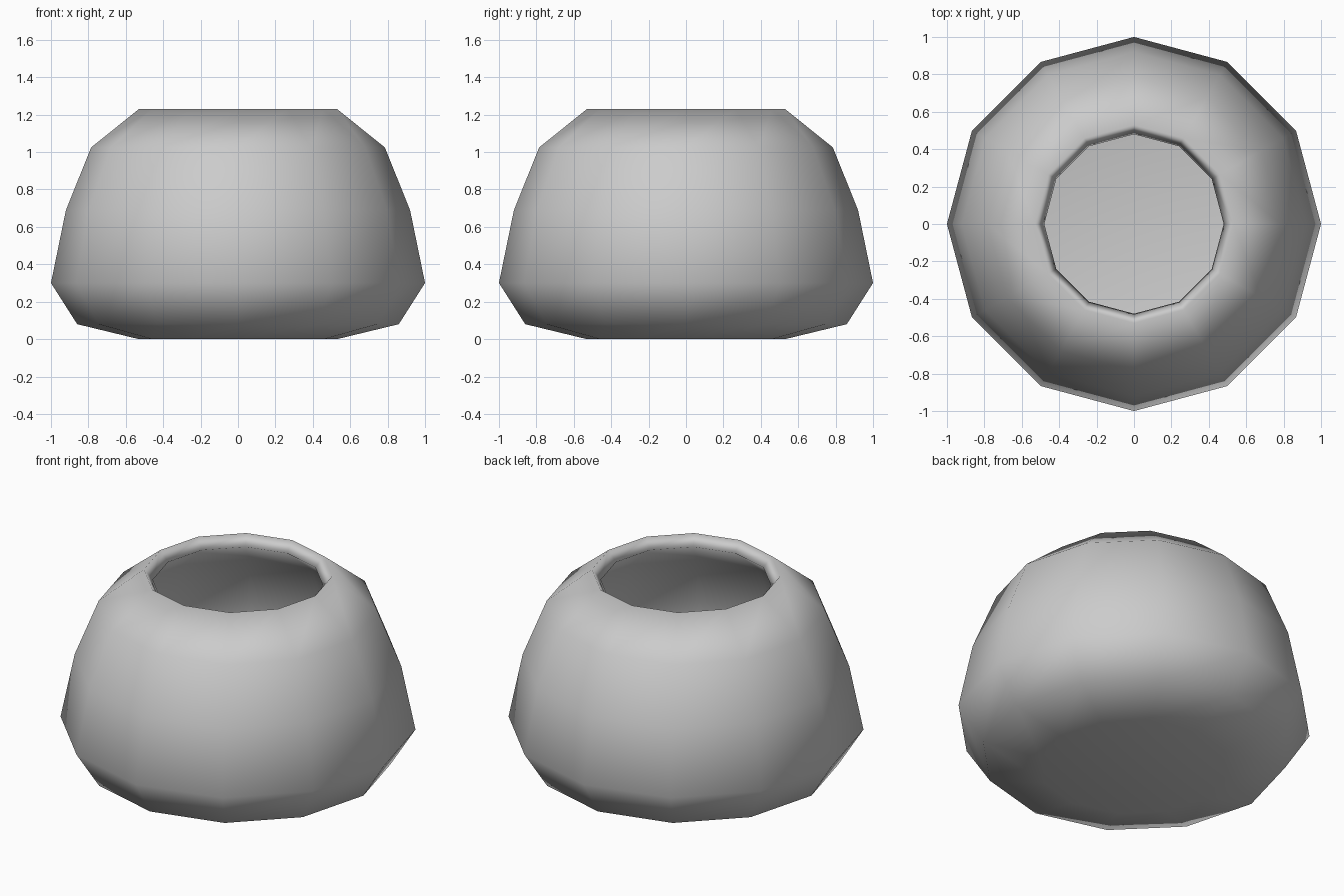
import bpy, bmesh
from math import cos, sin, pi

if "Cube" in bpy.data.objects:
    bpy.data.objects.remove(bpy.data.objects["Cube"])

SIDES = 12
# outer profile: radius, height
PROFILE = [(0.53, 0.0), (0.86, 0.08), (1.0, 0.30), (0.92, 0.69), (0.785, 1.025), (0.53, 1.23)]

# outer shell: stacked twelve-sided rings, closed at the bottom, open at the top
bm = bmesh.new()
rings = [[bm.verts.new((r * cos(2 * pi * i / SIDES), r * sin(2 * pi * i / SIDES), z))
          for i in range(SIDES)] for r, z in PROFILE]
for low, high in zip(rings, rings[1:]):
    for i in range(SIDES):
        j = (i + 1) % SIDES
        bm.faces.new((low[i], low[j], high[j], high[i]))
bm.faces.new(rings[0][::-1])
bm.normal_update()
for f in bm.faces:
    f.smooth = True

mesh = bpy.data.meshes.new("round_pot")
bm.to_mesh(mesh)
bm.free()
pot = bpy.data.objects.new("round_pot", mesh)
bpy.context.collection.objects.link(pot)

# wall thickness and lip
wall = pot.modifiers.new("wall", 'SOLIDIFY')
wall.thickness = 0.08
wall.offset = -1
